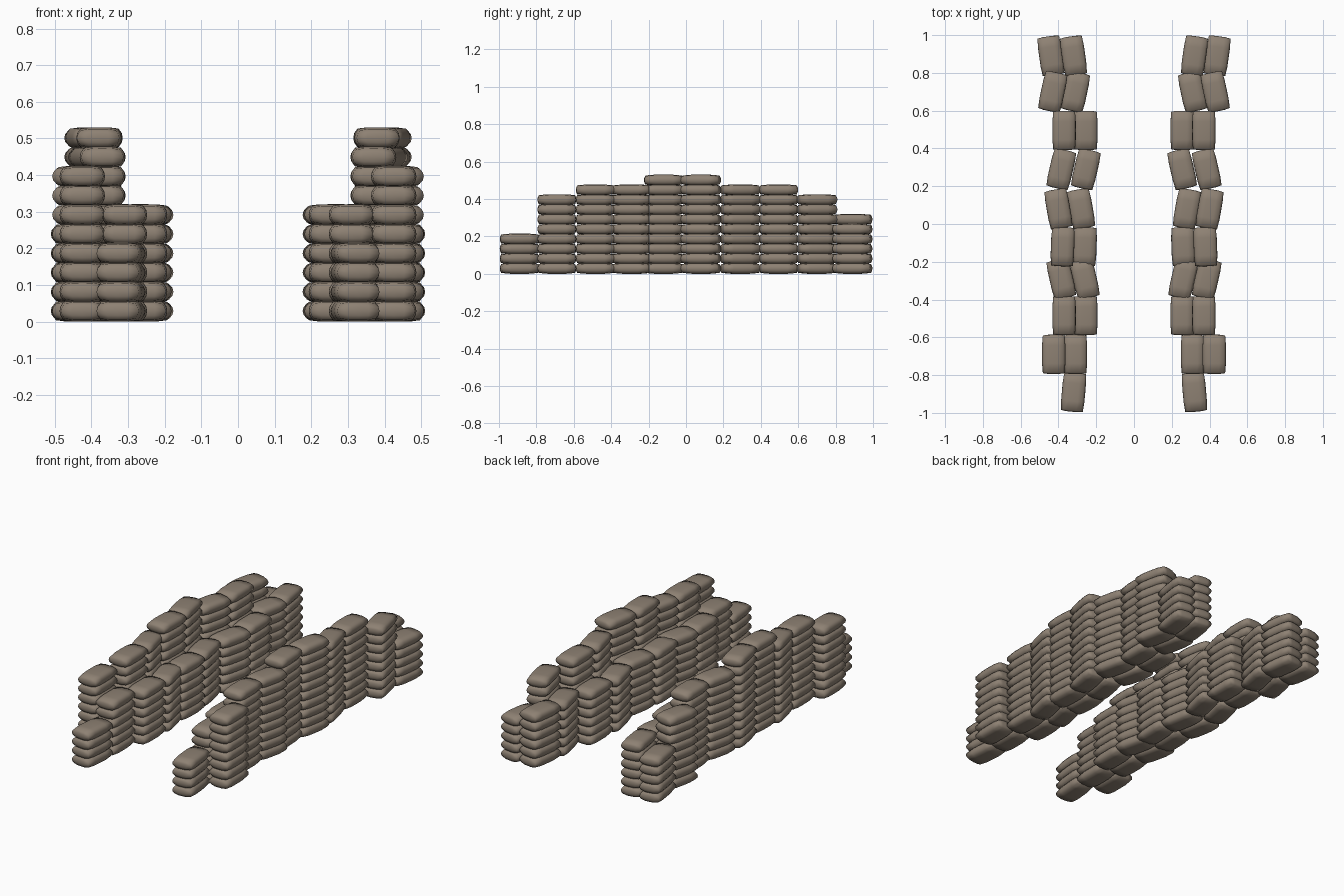
import bpy, bmesh, math

if "Cube" in bpy.data.objects:
    bpy.data.objects.remove(bpy.data.objects["Cube"])

PITCH = 0.0525        # vertical spacing of stacked bags
HX, HY, HZ = 0.062, 0.104, 0.029

mat = bpy.data.materials.new("burlap brown")
mat.diffuse_color = (0.27, 0.22, 0.172, 1)
mat.use_nodes = True
mat.node_tree.nodes["Principled BSDF"].inputs["Base Color"].default_value = mat.diffuse_color

# One pillow-shaped bag, shared by every stack
bag = bpy.data.meshes.new("sandbag")
bm = bmesh.new()
bmesh.ops.create_cube(bm, size=2)
bmesh.ops.subdivide_edges(bm, edges=bm.edges[:], cuts=3, use_grid_fill=True)
for v in bm.verts:
    u, t, w = v.co
    pinch = 1 - 0.18 * abs(w) ** 2.2
    pinch_y = 1 - 0.07 * abs(w) ** 2.2
    v.co.x = HX * u * pinch * (1 - 0.07 * t ** 4)
    v.co.y = HY * t * pinch_y * (1 - 0.04 * u ** 4)
    v.co.z = HZ * (1 + w * (1 - 0.12 * u ** 4 - 0.16 * t ** 4))
for f in bm.faces:
    f.smooth = True
bm.to_mesh(bag)
bm.free()
bag.materials.append(mat)


def stack(name, x, y, angle, count):
    """A column of bags, plus its mirror image on the other wall."""
    for side, s in (("right", 1), ("left", -1)):
        ob = bpy.data.objects.new(f"{side}_{name}", bag)
        bpy.context.collection.objects.link(ob)
        ob.location = (s * x, y, 0)
        ob.rotation_euler.z = s * math.radians(angle)
        arr = ob.modifiers.new("stack", 'ARRAY')
        arr.count = count
        arr.use_relative_offset = False
        arr.use_constant_offset = True
        arr.constant_offset_displace = (0, 0, PITCH)


# y, turn, inner x, inner count, outer x, outer count (0 = no stack)
rows = [
    (-0.89, 5, 0.32, 4, 0, 0),
    (-0.69, 0, 0.31, 6, 0.425, 8),
    (-0.485, 0, 0.255, 6, 0.37, 9),
    (-0.29, -13, 0.26, 6, 0.385, 9),
    (-0.12, 2, 0.26, 6, 0.378, 10),
    (0.08, -10, 0.28, 6, 0.40, 10),
    (0.29, 13, 0.255, 6, 0.385, 9),
    (0.495, 0, 0.255, 6, 0.37, 9),
    (0.70, 12, 0.31, 6, 0.43, 8),
    (0.89, -8, 0.32, 6, 0.44, 5),
]
for i, (y, turn, xi, ni, xo, no) in enumerate(rows):
    stack(f"inner_stack_{i}", xi, y, turn, ni)
    if no:
        stack(f"outer_stack_{i}", xo, y, turn, no)
